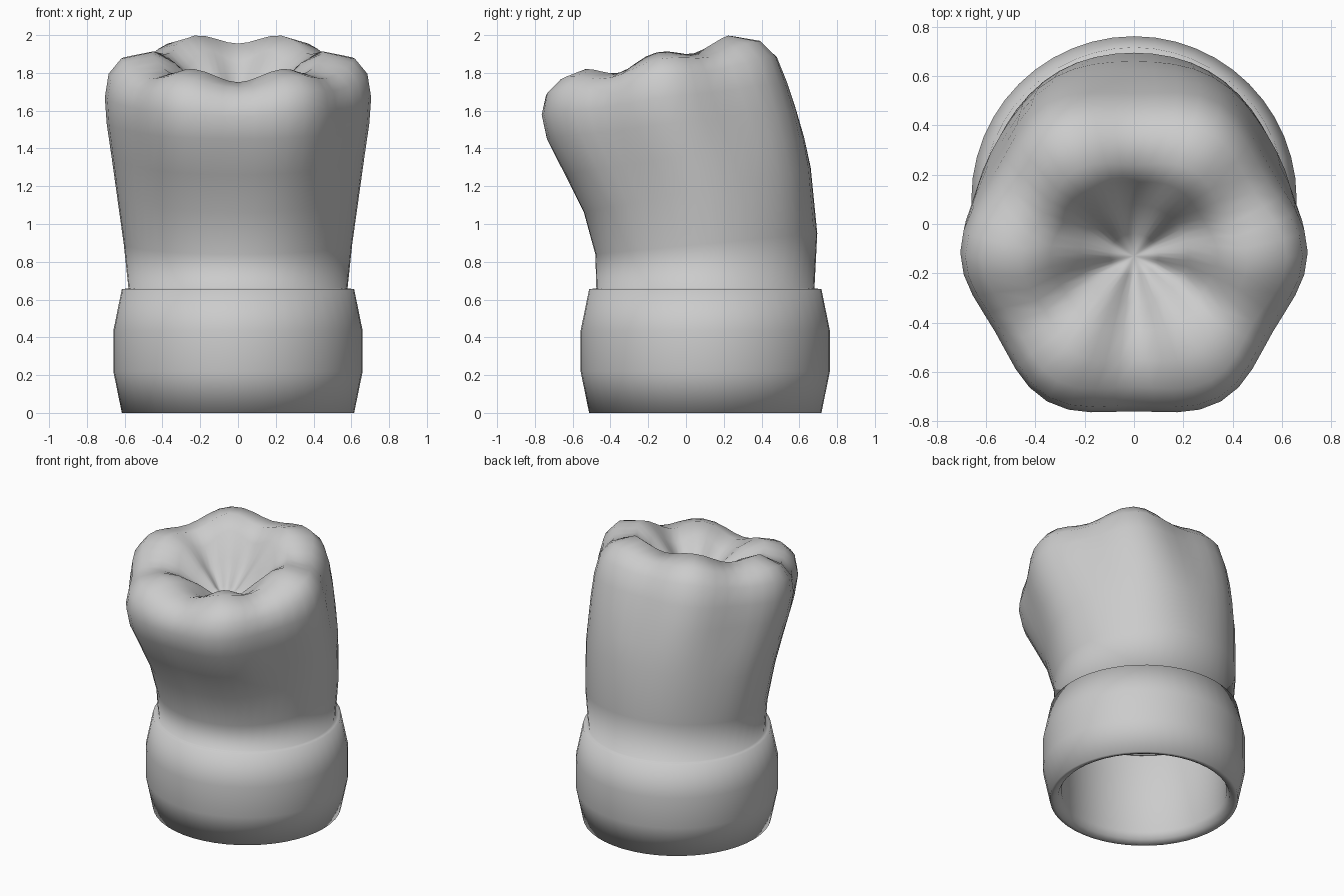
import bpy, bmesh
from math import sin, cos, pi

if "Cube" in bpy.data.objects:
    bpy.data.objects.remove(bpy.data.objects["Cube"])

SEG = 48


def ring(bm, front, back, rx, a=0.0, lz=0.0):
    """Tilted oval ring through a front and a back (y, z) point, with six lobes."""
    cy, cz = (front[0] + back[0]) / 2, (front[1] + back[1]) / 2
    ry = (back[0] - front[0]) / 2
    dz = (back[1] - front[1]) / 2
    verts = []
    for i in range(SEG):
        t = 2 * pi * i / SEG
        lobe = cos(6 * t)
        k = 1 + a * lobe
        verts.append(bm.verts.new((rx / (1 + a) * k * cos(t),
                                   cy + ry / (1 - a) * k * sin(t),
                                   cz + dz * sin(t) + lz * (1 + lobe))))
    return verts


def skin(bm, rings):
    for lo, hi in zip(rings, rings[1:]):
        for i in range(SEG):
            j = (i + 1) % SEG
            bm.faces.new((lo[i], lo[j], hi[j], hi[i]))


def finish(bm, name):
    for f in bm.faces:
        f.smooth = True
    me = bpy.data.meshes.new(name)
    bm.to_mesh(me)
    bm.free()
    ob = bpy.data.objects.new(name, me)
    bpy.context.collection.objects.link(ob)
    return ob


# Head band: hollow rounded tube, inner wall first
bm = bmesh.new()
band = [(0.575, 0.655), (0.545, 0.5), (0.54, 0.06), (0.56, 0.015), (0.59, 0.0),
        (0.615, 0.0), (0.66, 0.22), (0.66, 0.435), (0.615, 0.655), (0.575, 0.66)]
rings = [ring(bm, (0.102 - r, z), (0.102 + r, z), r) for r, z in band]
skin(bm, rings[::-1])
bmesh.ops.recalc_face_normals(bm, faces=bm.faces)
finish(bm, "head_band")

# Puffed crown: leans forward, gathers into six lobes, sinks into a pit on top
bm = bmesh.new()
crown = [
    ((-0.51, 0.655), (0.715, 0.655), 0.612, 0, 0),
    ((-0.475, 0.66), (0.68, 0.66), 0.58, 0, 0),
    ((-0.48, 0.84), (0.695, 0.95), 0.605, 0.005, 0),
    ((-0.54, 1.06), (0.66, 1.30), 0.645, 0.015, 0),
    ((-0.64, 1.26), (0.625, 1.46), 0.67, 0.025, 0),
    ((-0.735, 1.45), (0.58, 1.61), 0.695, 0.035, 0),
    ((-0.76, 1.57), (0.53, 1.75), 0.705, 0.04, 0.005),
    ((-0.735, 1.66), (0.475, 1.87), 0.685, 0.045, 0.015),
    ((-0.66, 1.72), (0.39, 1.94), 0.62, 0.05, 0.022),
    ((-0.55, 1.75), (0.24, 1.955), 0.46, 0.05, 0.028),
    ((-0.43, 1.71), (0.17, 1.86), 0.34, 0.03, 0.035),
    ((-0.32, 1.65), (0.08, 1.72), 0.22, 0, 0.03),
    ((-0.21, 1.59), (-0.04, 1.61), 0.10, 0, 0.015),
]
rings = [ring(bm, *c) for c in crown]
skin(bm, rings)
tip = bm.verts.new((0, -0.13, 1.57))
for i in range(SEG):
    bm.faces.new((rings[-1][i], rings[-1][(i + 1) % SEG], tip))
bmesh.ops.recalc_face_normals(bm, faces=bm.faces)
finish(bm, "puffed_crown")
